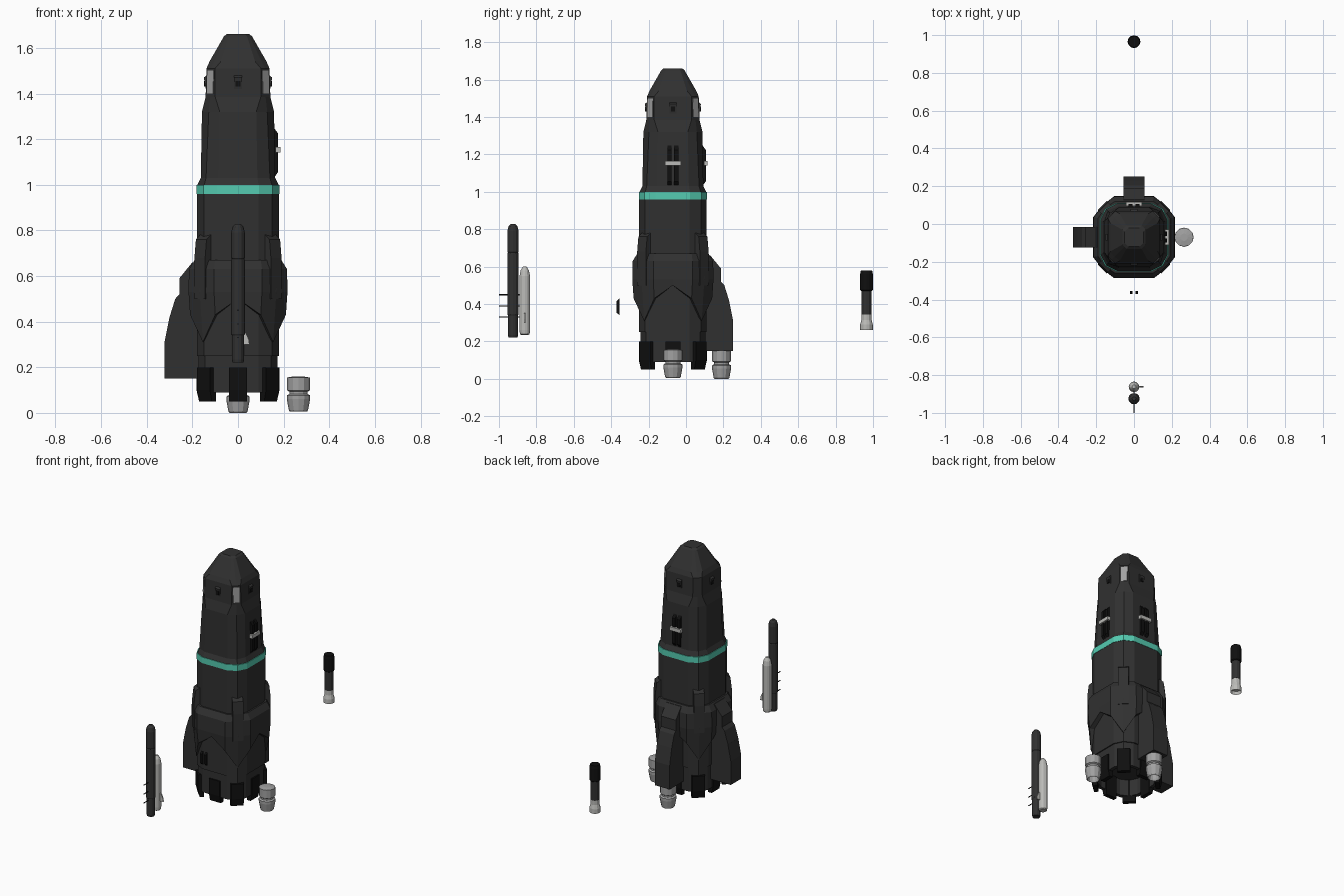
import bpy, bmesh, math
from mathutils import Matrix, Vector

if "Cube" in bpy.data.objects:
    bpy.data.objects.remove(bpy.data.objects["Cube"])

CY = -0.07  # ship axis in y


def material(name, c):
    m = bpy.data.materials.new(name)
    m.diffuse_color = (*c, 1)
    m.use_nodes = True
    m.node_tree.nodes["Principled BSDF"].inputs["Base Color"].default_value = m.diffuse_color
    return m


DARK = material("hull_dark", (0.03, 0.03, 0.03))
BLACK = material("black", (0.005, 0.005, 0.005))
LIGHT = material("light_grey", (0.5, 0.5, 0.48))
METAL = material("metal", (0.36, 0.36, 0.36))
TEAL = material("teal", (0.09, 0.60, 0.44))


def finish(name, bm, mat, angle=None, loc=None):
    if angle is not None:
        bm.transform(Matrix.Translation((0, CY, 0)) @ Matrix.Rotation(math.radians(angle), 4, 'Z'))
    if loc:
        bm.transform(Matrix.Translation(loc))
    bmesh.ops.recalc_face_normals(bm, faces=bm.faces)
    me = bpy.data.meshes.new(name)
    bm.to_mesh(me)
    bm.free()
    me.materials.append(mat)
    ob = bpy.data.objects.new(name, me)
    bpy.context.collection.objects.link(ob)
    return ob


def loft(name, rings, mat, caps=True, closed=False, **kw):
    bm = bmesh.new()
    vs = [[bm.verts.new(p) for p in r] for r in rings]
    n = len(vs[0])
    pairs = list(zip(vs, vs[1:])) + ([(vs[-1], vs[0])] if closed else [])
    for a, b in pairs:
        for i in range(n):
            j = (i + 1) % n
            bm.faces.new((a[i], a[j], b[j], b[i]))
    if caps and not closed:
        bm.faces.new(vs[0])
        bm.faces.new(vs[-1])
    return finish(name, bm, mat, **kw)


def lathe(name, profile, mat, loc, n=12):
    rings = [[(r * math.cos(math.tau * i / n), r * math.sin(math.tau * i / n), z)
              for i in range(n)] for r, z in profile]
    return loft(name, rings, mat, loc=loc)


def section(h, a, d, zs):
    """Rounded-square ring: half width h, flat half length a, corner at (d, d)."""
    if not isinstance(zs, (list, tuple)):
        zs = [zs] * 4
    pts = []
    for q in range(4):
        rot = Matrix.Rotation(q * math.pi / 2, 3, 'Z')
        for (x, y), z in zip([(h, 0), (h, a), (d, d), (a, h)], (zs[0], zs[1], zs[2], zs[1])):
            pts.append(rot @ Vector((x, y, z)))
    return pts


def extrude(name, profile, w, mat, angle):
    """Side profile in (radius, z), extruded to half width w."""
    return loft(name, [[(r, -w, z) for r, z in profile], [(r, w, z) for r, z in profile]],
                mat, angle=angle)


def slot(name, r0, r1, y, w, z0, z1, mat, angle):
    """Thin fin with slanted ends."""
    k = (z1 - z0) * 0.15
    prof = [(r0, z0), (r1, z0 + k), (r1, z1 - k), (r0, z1)]
    loft(name, [[(r, y - w, z) for r, z in prof], [(r, y + w, z) for r, z in prof]],
         mat, angle=angle)


# Main hull with hollow tail
loft("lower_hull", [section(*s) for s in [
    (.15, .075, .125, .2), (.15, .075, .125, .09), (.173, .09, .145, .09), (.173, .09, .145, .25),
    (.18, .09, .15, .25), (.18, .09, .15, .96)]], DARK, angle=0)
loft("teal_band", [section(.182, .092, .152, .96), section(.182, .092, .152, 1.0)], TEAL, angle=0)
loft("upper_hull", [section(*s) for s in [
    (.178, .09, .148, 1.0), (.163, .085, .14, 1.03), (.158, .08, .128, 1.32), (.142, .1, .121, 1.385),
    (.138, .1, .119, 1.51), (.125, .075, .104, 1.54), (.062, .04, .051, 1.65), (.05, .03, .04, 1.66)]],
    DARK, angle=0)

# Armour collar with points reaching down at the corners
loft("armour_collar", [
    section(.175, .09, .145, .67), section(.19, .1, .155, .67), section(.215, .105, .166, .63),
    section(.217, .105, .168, .53), section(.21, .1, .154, [.5, .43, .31]),
    section(.175, .09, .145, [.5, .43, .31])], DARK, closed=True, angle=0)

# Corner ribs
for a in (45, 135, 225, 315):
    extrude("corner_rib", [(.19, .5), (.237, .5), (.237, .68), (.228, .76), (.19, .79)], .033, DARK, a)

# Tail teeth
for k in range(8):
    r = .178 if k % 2 == 0 else .21
    extrude("tail_tooth", [(r - .035, .2), (r + .004, .2), (r + .004, .1), (r - .008, .05), (r - .035, .05)],
            .04, BLACK, k * 45)

# Engine fairings on back and left
for a in (90, 180):
    extrude("engine_fairing", [(.17, .66), (.2, .66), (.257, .59), (.257, .52), (.275, .5), (.3, .42),
                               (.322, .31), (.322, .15), (.17, .15)], .055, DARK, a)

# Small vent pairs: back, left and the detached front pair
for a, r in ((90, .28), (180, .285), (270, .285)):
    for y in (-.015, .015):
        slot("vent", r, r + .016, y, .007, .34, .43, BLACK, a)

# Nozzles: fitted at the back, loose at the right
NOZZLE = [(.025, .07), (.032, .012), (.037, 0), (.042, .006), (.051, .055), (.051, .072), (.04, .078),
          (.04, .088), (.05, .094), (.05, .15), (.02, .155)]
for x, y, z in ((0, .19, 0), (.265, CY, .005)):
    lathe("nozzle", NOZZLE, METAL, (x, y, z))

# Corner windows (three)
for a in (-135, -45, 45):
    extrude("window", [(.15, 1.4), (.174, 1.4), (.171, 1.5), (.15, 1.5)], .019, METAL, a)

# Small sensor hoods on every side
for a in (0, 90, 180, 270):
    extrude("sensor_hood", [(.13, 1.42), (.141, 1.42), (.15, 1.47), (.13, 1.485)], .018, DARK, a)
    extrude("sensor_eye", [(.13, 1.43), (.149, 1.43), (.149, 1.455), (.13, 1.455)], .01, BLACK, a)

# Rail mounts with crossbar on right and back
for a in (0, 90):
    for y in (-.018, .018):
        slot("rail", .15, .176, y, .011, 1.02, 1.26, BLACK, a)
    extrude("rail_crossbar", [(.165, 1.142), (.186, 1.142), (.186, 1.166), (.165, 1.166)], .042, LIGHT, a)

# Detached dark mast with pins
lathe("mast", [(.024, .22), (.027, .235), (.027, .34), (.03, .345), (.03, .67), (.027, .675), (.03, .68),
               (.03, .79), (.024, .815), (.01, .829)], DARK, (0, -.925, 0))
for z in (.33, .39, .45):
    bm = bmesh.new()
    bmesh.ops.create_cone(bm, cap_ends=True, segments=6, radius1=.003, radius2=.003, depth=.13,
                          matrix=Matrix.Rotation(math.pi / 2, 4, 'X'))
    finish("mast_pin", bm, BLACK, loc=(0, -.935, z))

# Detached light tank with fin
lathe("tank", [(.02, .235), (.026, .24), (.028, .26), (.028, .55), (.022, .58), (.01, .6)],
      LIGHT, (0, -.862, 0))
prof = [(.02, .3), (.05, .3), (.048, .32), (.035, .35), (.02, .355)]
loft("tank_fin", [[(x, y, z) for x, z in prof] for y in (-.866, -.858)], LIGHT)

# Detached rear thruster
PY = .965
lathe("thruster_cap", [(.028, .47), (.034, .475), (.034, .56), (.03, .58)], BLACK, (0, PY, 0))
lathe("thruster_body", [(.028, .345), (.028, .475)], DARK, (0, PY, 0))
lathe("thruster_bell", [(.027, .28), (.034, .26), (.034, .29), (.027, .315), (.027, .345)],
      LIGHT, (0, PY, 0))
